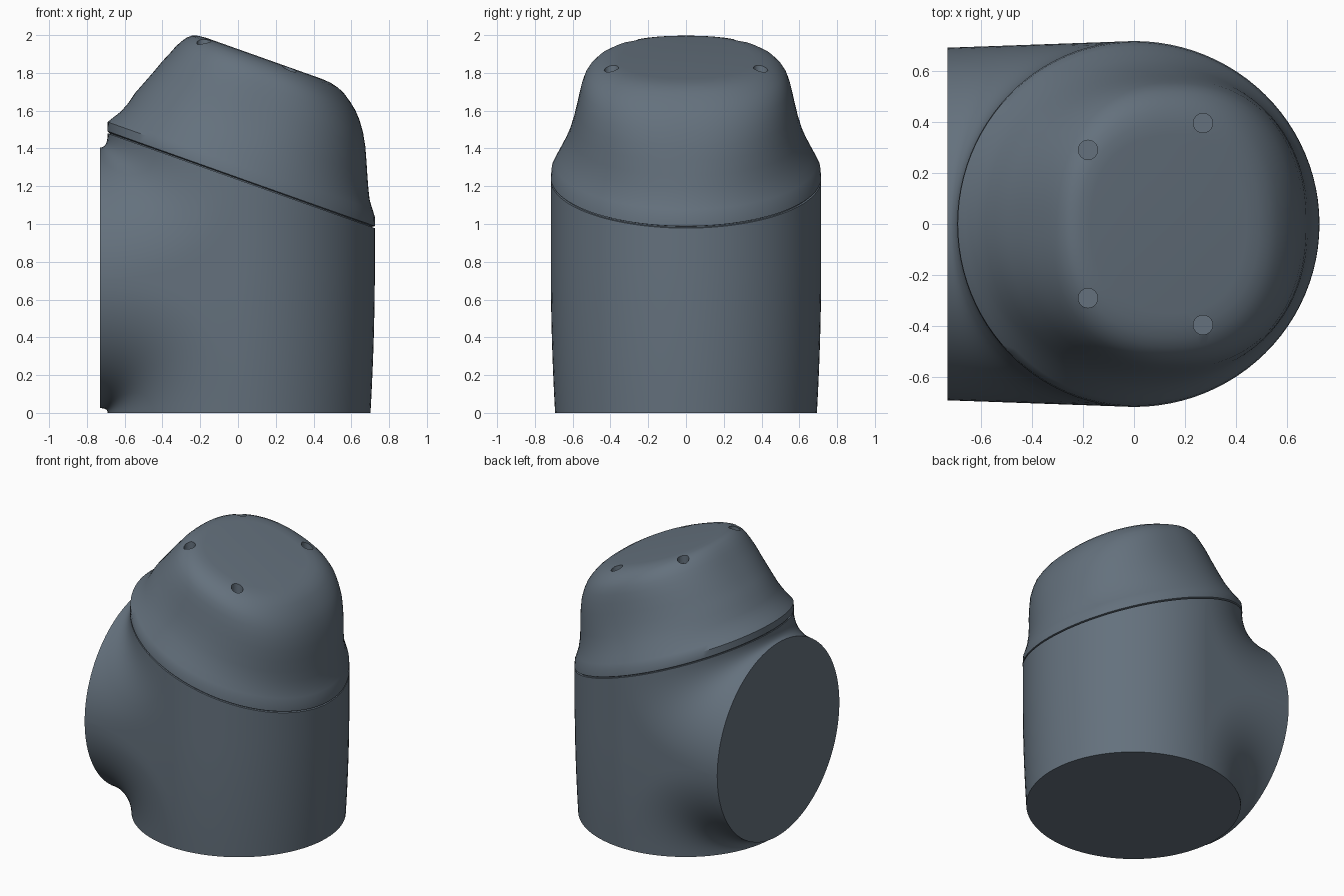
import bpy, bmesh, math

if "Cube" in bpy.data.objects:
    bpy.data.objects.remove(bpy.data.objects["Cube"])

SLOPE = 0.355          # tilt of the cap seam, z = z0 - SLOPE * x
FACE_X, FACE_Z, FACE_R = -0.73, 0.715, 0.69
SEAM = 1.235

mat = bpy.data.materials.new("slate_grey")
mat.diffuse_color = (0.128, 0.165, 0.205, 1)
mat.use_nodes = True
mat.node_tree.nodes["Principled BSDF"].inputs["Base Color"].default_value = mat.diffuse_color


def finish(name, bm, angle=38):
    bmesh.ops.remove_doubles(bm, verts=bm.verts, dist=0.0005)
    bmesh.ops.recalc_face_normals(bm, faces=bm.faces)
    mesh = bpy.data.meshes.new(name)
    bm.to_mesh(mesh)
    bm.free()
    ob = bpy.data.objects.new(name, mesh)
    bpy.context.collection.objects.link(ob)
    mesh.materials.append(mat)
    smooth(ob, angle)
    return ob


def smooth(ob, angle):
    bpy.ops.object.select_all(action='DESELECT')
    ob.select_set(True)
    bpy.context.view_layer.objects.active = ob
    bpy.ops.object.shade_smooth_by_angle(angle=math.radians(angle))


def grid(bm, rows):
    """Skin a list of equally long point rows."""
    vs = [[bm.verts.new(p) for p in row] for row in rows]
    for a, b in zip(vs, vs[1:]):
        for i in range(len(a) - 1):
            bm.faces.new((a[i], a[i + 1], b[i + 1], b[i]))
    return vs


def radius(z):
    return 0.716 - 0.023 * max(0, 1 - z / 0.8) ** 2


# --- Housing: upright barrel flowing into a round side face ---
def flow(phi, n=16):
    """Concave curve from the side face rim to the seam or the base."""
    s, c = math.sin(phi), math.cos(phi)
    z1 = FACE_Z + FACE_R * s
    x1 = -0.69 * abs(s)
    z2 = SEAM - SLOPE * x1 if s >= 0 else 0.0
    pts = []
    for i in range(n + 1):
        t = i / n
        u = (1 - t) ** 2
        x = FACE_X * u + x1 * (1 - u)
        z = z1 * (1 - t * t) + z2 * t * t
        pts.append((x, c * (FACE_R * u + radius(z) * (1 - u)), z))
    return pts


bm = bmesh.new()
N, M = 48, 12
upper = [flow(math.pi * i / N) for i in range(N + 1)]
lower = [flow(-math.pi * i / N + (-1e-9 if i == 0 else 1e-9 if i == N else 0))
         for i in range(N + 1)]
grid(bm, upper)
grid(bm, lower)

# flat cheeks between the upper and lower curves
for k in (0, N):
    sign = 1 if k == 0 else -1
    rows = []
    for j in range(M + 1):
        row = []
        for i, (a, b) in enumerate(zip(lower[k], upper[k])):
            z = a[2] + (b[2] - a[2]) * j / M
            u = (1 - i / 16) ** 2
            row.append((a[0], sign * (FACE_R * u + radius(z) * (1 - u)), z))
        rows.append(row)
    grid(bm, rows)

# rounded half of the barrel
rows = []
for j in range(M + 1):
    row = []
    for i in range(N + 1):
        a = math.pi * i / N
        top = SEAM - SLOPE * 0.724 * math.sin(a)
        z = top * j / M
        r = radius(z)
        row.append((1.012 * r * math.sin(a), r * math.cos(a), z))
    rows.append(row)
grid(bm, rows)
bmesh.ops.remove_doubles(bm, verts=bm.verts, dist=0.0005)
# close the side face, base and top
bmesh.ops.holes_fill(bm, edges=[e for e in bm.edges if e.is_boundary], sides=0)
finish("elbow_housing", bm)

# --- Tilted cap: stacked outlines (z0, centre x, left x, right x, half y, power) ---
layers = [
    (1.225, 0.00, -0.680, 0.712, 0.704, 2.0),
    (1.240, 0.00, -0.680, 0.712, 0.704, 2.0),
    (1.246, 0.00, -0.692, 0.726, 0.716, 2.0),
    (1.295, 0.00, -0.690, 0.725, 0.711, 2.0),
    (1.330, 0.01, -0.660, 0.712, 0.695, 2.0),
    (1.375, 0.02, -0.620, 0.697, 0.672, 2.03),
    (1.435, 0.04, -0.580, 0.690, 0.643, 2.07),
    (1.500, 0.07, -0.545, 0.685, 0.618, 2.12),
    (1.575, 0.10, -0.495, 0.680, 0.597, 2.2),
    (1.650, 0.12, -0.445, 0.674, 0.580, 2.25),
    (1.720, 0.14, -0.400, 0.662, 0.566, 2.3),
    (1.780, 0.15, -0.358, 0.643, 0.552, 2.3),
    (1.825, 0.16, -0.328, 0.620, 0.537, 2.3),
    (1.860, 0.16, -0.300, 0.592, 0.515, 2.3),
    (1.890, 0.16, -0.272, 0.562, 0.483, 2.3),
    (1.910, 0.16, -0.245, 0.530, 0.445, 2.3),
    (1.922, 0.16, -0.210, 0.490, 0.400, 2.3),
    (1.926, 0.16, -0.170, 0.440, 0.350, 2.3),
]


def outline(z0, cx, left, right, half, power, n=96):
    pts = []
    for i in range(n + 1):
        a = 2 * math.pi * (i % n) / n
        c, s = math.cos(a), math.sin(a)
        x = cx + math.copysign(abs(c) ** (2 / power), c) * (right - cx if c > 0 else cx - left)
        y = half * math.copysign(abs(s) ** (2 / power), s)
        pts.append((x, y, z0 - SLOPE * x))
    return pts


bm = bmesh.new()
vs = grid(bm, [outline(*l) for l in layers])
bm.faces.new(vs[0][:-1])
bm.faces.new(vs[-1][:-1])
cap = finish("tilted_cap", bm)

# --- Four screw holes in the cap ---
bm = bmesh.new()
for x, y in ((-0.18, 0.29), (0.27, 0.395)):
    for s in (1, -1):
        ret = bmesh.ops.create_cone(bm, cap_ends=True, segments=24,
                                    radius1=0.038, radius2=0.038, depth=0.3)
        z = 1.915 - SLOPE * x - 0.06 + 0.15
        bmesh.ops.translate(bm, verts=ret["verts"], vec=(x, s * y, z))
cutter = finish("screw_hole_cutter", bm)
cutter.hide_render = True
mod = cap.modifiers.new("screw_holes", 'BOOLEAN')
mod.operation = 'DIFFERENCE'
mod.solver = 'EXACT'
mod.object = cutter
bpy.ops.object.select_all(action='DESELECT')
cap.select_set(True)
bpy.context.view_layer.objects.active = cap
bpy.ops.object.modifier_apply(modifier=mod.name)
smooth(cap, 38)
bpy.data.objects.remove(cutter)
